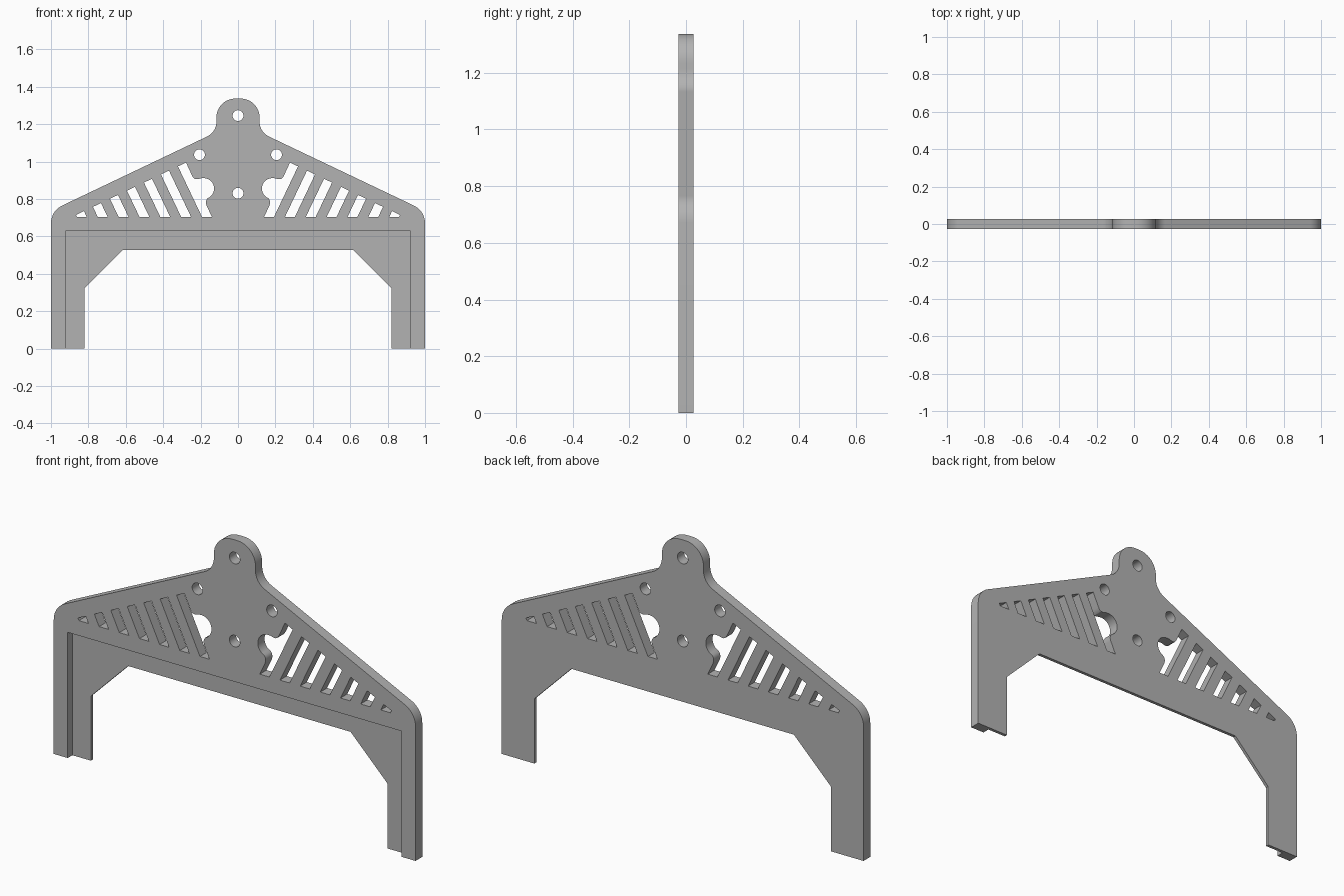
import bpy, bmesh
from math import cos, sin, radians, tau
from mathutils import Vector

if "Cube" in bpy.data.objects:
    bpy.data.objects.remove(bpy.data.objects["Cube"])

HALF = 0.0265            # half thickness of the plate
LIP = 0.0105             # depth the front rebate reaches
SLOPE = 0.476            # fall of the shoulders
TILT = 25.45             # same slope in degrees


def arc(cx, cz, r, start, end, steps=10):
    angles = [radians(start + (end - start) * i / steps) for i in range(steps + 1)]
    return [(cx + r * cos(a), cz + r * sin(a)) for a in angles]


def circle(cx, cz, r, steps=32):
    return [(cx + r * cos(tau * i / steps), cz + r * sin(tau * i / steps)) for i in range(steps)]


def flip(points):
    return [(-x, z) for x, z in reversed(points)]


# Outer outline, right half from the bottom inner edge up to the top
half = [(0.615, 0.528), (0.82, 0.323), (0.82, 0), (1, 0)]
half += arc(0.896, 0.671, 0.104, 0, 90 - TILT)
half += arc(0.205, 1.215, 0.09, 270 - TILT, 180)
half += arc(0.015, 1.237, 0.1, 0, 90)
loops = [half + flip(half)]

# Screw holes
loops += [circle(x, z, 0.029) for x, z in ((0, 1.246), (0, 0.831), (0.206, 1.037), (-0.206, 1.037))]

# Slanted slots, square to the shoulder and cut off along a level base
BASE, TOP_X, TOP_Z, PITCH, WIDTH = 0.703, 0.278, 0.995, 0.0909, 0.043


def slot(i):
    x0 = TOP_X + PITCH * i
    z0 = TOP_Z - SLOPE * PITCH * i
    x1, z1 = x0 + WIDTH, z0 - SLOPE * WIDTH
    inner_foot = (x0 - (z0 - BASE) * SLOPE, BASE)
    if z1 <= BASE + 0.001:
        return [(x0, z0), inner_foot, (x0 + (z0 - BASE) / SLOPE, BASE)]
    return [(x0, z0), inner_foot, (x1 - (z1 - BASE) * SLOPE, BASE), (x1, z1)]


slots = [slot(i) for i in range(7)]

# The innermost slot opens into a rounded pocket with soft corners
top, foot = slots[0][0], slots[0][1]
pocket = [(0.245, 0.924), (0.238, 0.912), (0.228, 0.906), (0.215, 0.906), (0.198, 0.911)]
pocket += arc(0.184, 0.856, 0.056, 95, 235, 14)
pocket += [(0.163, 0.804), (0.170, 0.793), (0.172, 0.780), (0.168, 0.765)]
slots[0] = [top] + pocket + slots[0][1:]
for s in slots:
    loops += [s, flip(s)]

# Fill the profile and give it thickness
bm = bmesh.new()
for loop in loops:
    verts = [bm.verts.new((x, -HALF, z)) for x, z in loop]
    for a, b in zip(verts, verts[1:] + verts[:1]):
        bm.edges.new((a, b))
bmesh.ops.triangle_fill(bm, edges=bm.edges[:], use_beauty=True, normal=Vector((0, -1, 0)))
grown = bmesh.ops.extrude_face_region(bm, geom=bm.faces[:], use_keep_orig=True)
new_verts = [g for g in grown["geom"] if isinstance(g, bmesh.types.BMVert)]
bmesh.ops.translate(bm, verts=new_verts, vec=(0, 2 * HALF, 0))
bmesh.ops.recalc_face_normals(bm, faces=bm.faces[:])
mesh = bpy.data.meshes.new("bracket_plate")
bm.to_mesh(mesh)
bm.free()
plate = bpy.data.objects.new("bracket_plate", mesh)
bpy.context.collection.objects.link(plate)

# Rebate across the lower front, leaving a thin lip at the back
bpy.ops.mesh.primitive_cube_add(size=1, location=(0, LIP - 0.1, 0.264))
cutter = bpy.context.object
cutter.name = "rebate_cutter"
cutter.scale = (1.846, 0.2, 0.728)
cutter.hide_render = True
bpy.context.view_layer.objects.active = plate
cut = plate.modifiers.new("rebate", "BOOLEAN")
cut.operation, cut.solver, cut.object = "DIFFERENCE", "EXACT", cutter
bpy.ops.object.select_all(action="DESELECT")
plate.select_set(True)
bpy.ops.object.modifier_apply(modifier=cut.name)
bpy.data.objects.remove(cutter)

# One plain grey finish
grey = bpy.data.materials.new("plain_grey")
grey.use_nodes = True
colour = (0.45, 0.45, 0.45, 1)
grey.diffuse_color = colour
grey.node_tree.nodes["Principled BSDF"].inputs["Base Color"].default_value = colour
plate.data.materials.clear()
plate.data.materials.append(grey)
bpy.ops.object.shade_smooth_by_angle(angle=radians(30))
